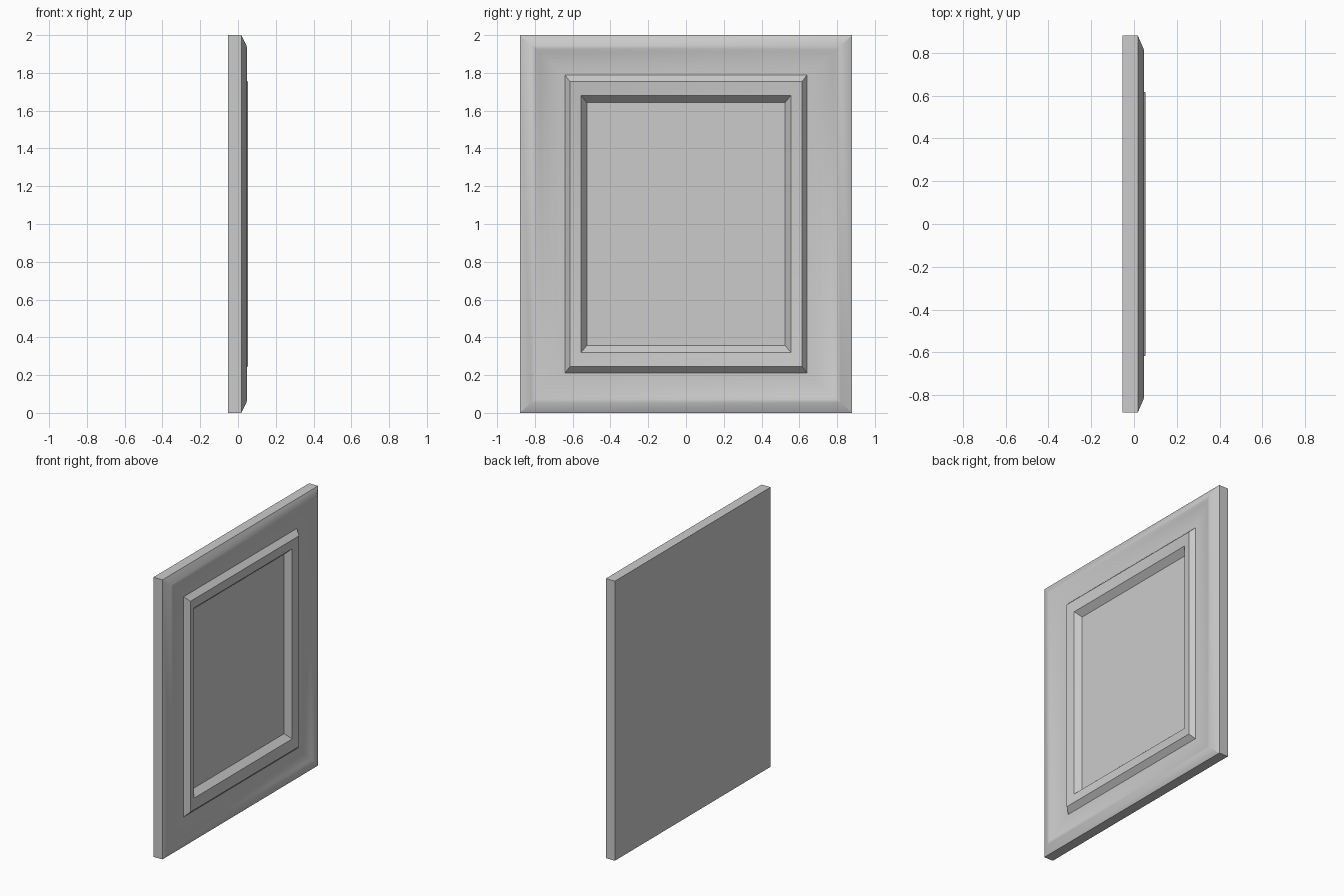
import bpy, bmesh

if "Cube" in bpy.data.objects:
    bpy.data.objects.remove(bpy.data.objects["Cube"])

HALF_W, HALF_H, MID_Z = 0.88, 1.0, 1.0


def stepped_rings(name, rings, cap_start, cap_end):
    """Skin a series of mitred rectangles: (half width, half height, x)."""
    bm = bmesh.new()
    loops = []
    for w, h, x in rings:
        loops.append([bm.verts.new((x, sy * w, MID_Z + sz * h))
                      for sy, sz in ((-1, -1), (1, -1), (1, 1), (-1, 1))])
    for a, b in zip(loops, loops[1:]):
        for i in range(4):
            j = (i + 1) % 4
            bm.faces.new((a[i], a[j], b[j], b[i]))
    if cap_start:
        bm.faces.new(loops[0][::-1])
    if cap_end:
        bm.faces.new(loops[-1])
    mesh = bpy.data.meshes.new(name)
    bm.to_mesh(mesh)
    bm.free()
    obj = bpy.data.objects.new(name, mesh)
    bpy.context.collection.objects.link(obj)
    bpy.ops.object.select_all(action='DESELECT')
    obj.select_set(True)
    bpy.context.view_layer.objects.active = obj
    bpy.ops.object.shade_smooth_by_angle(angle=0.5)
    return obj


# Outer moulding: flat back, square edge, bevel, rounded ridge, hollow cove
cove = [(0.0, 0.018), (0.062, 0.045), (0.072, 0.0465), (0.084, 0.0435),
        (0.105, 0.036), (0.135, 0.028), (0.17, 0.022), (0.205, 0.019),
        (0.24, 0.018)]
outer = [(HALF_W, HALF_H, -0.053)]
outer += [(HALF_W - d, HALF_H - d * 0.885, x) for d, x in cove]
stepped_rings("outer_moulding", outer, True, False)

# Inner bead with sloped top, stepping down to the flat picture panel
inner = [(0.64, 0.7876, 0.018), (0.614, 0.754, 0.053),
         (0.555, 0.68, 0.04), (0.524, 0.642, -0.002)]
stepped_rings("inner_bead", inner, False, False)

# Picture panel
stepped_rings("picture_panel", inner[-1:], False, True)
